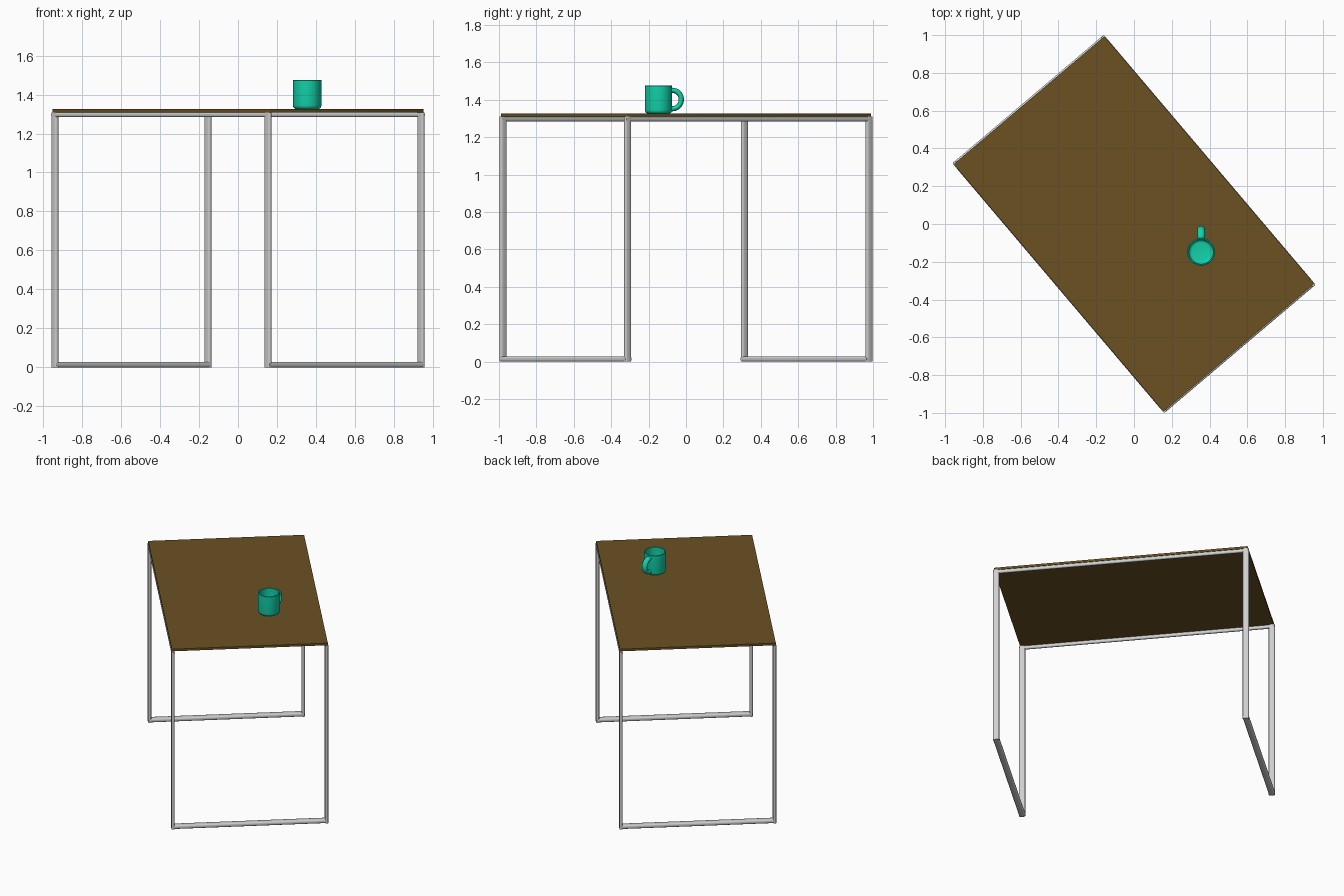
import bpy, bmesh, math
from mathutils import Matrix, Vector

if "Cube" in bpy.data.objects:
    bpy.data.objects.remove(bpy.data.objects["Cube"])

ROT = Matrix.Rotation(math.radians(40.3), 4, 'Z')   # desk is turned on the floor
W, L = 0.526, 0.867                                 # half width, half length of frame
TOP, BOARD = 1.325, 0.016


def material(name, rgb):
    m = bpy.data.materials.new(name)
    m.diffuse_color = (*rgb, 1)
    m.use_nodes = True
    m.node_tree.nodes["Principled BSDF"].inputs["Base Color"].default_value = m.diffuse_color
    return m


WOOD = material("brown wood", (0.145, 0.083, 0.016))
STEEL = material("light grey steel", (0.62, 0.62, 0.62))
TEAL = material("teal glaze", (0.006, 0.64, 0.40))


def finish(name, bm, mat, matrix=Matrix(), smooth=True):
    bmesh.ops.recalc_face_normals(bm, faces=bm.faces)
    me = bpy.data.meshes.new(name)
    bm.to_mesh(me)
    bm.free()
    me.materials.append(mat)
    ob = bpy.data.objects.new(name, me)
    bpy.context.collection.objects.link(ob)
    ob.matrix_world = matrix
    if smooth:
        bpy.ops.object.select_all(action='DESELECT')
        ob.select_set(True)
        bpy.context.view_layer.objects.active = ob
        bpy.ops.object.shade_smooth_by_angle(angle=math.radians(40))
    return ob


def bar(name, center, size, mat, axis=None, bevel=0.009):
    """Box in desk space; edges running along axis are rounded."""
    bm = bmesh.new()
    bmesh.ops.create_cube(bm, size=1)
    bmesh.ops.scale(bm, vec=size, verts=bm.verts)
    if axis is not None:
        edges = [e for e in bm.edges
                 if abs(e.verts[0].co[axis] - e.verts[1].co[axis]) > 1e-4]
        bmesh.ops.bevel(bm, geom=edges, offset=bevel, segments=3,
                        profile=0.5, affect='EDGES')
    finish(name, bm, mat, ROT @ Matrix.Translation(center))


# table top
bar("table_top", (0, 0, TOP - BOARD / 2), (2 * W - 0.006, 2 * L - 0.016, BOARD), WOOD, 2, 0.008)

# steel frame: two side rails, four legs, two floor bars
TX, TY, TZ = 0.022, 0.042, 0.027
under = TOP - BOARD
for s, side in ((-1, "left"), (1, "right")):
    bar(side + "_rail", (s * (W - TX / 2), 0, under - 0.0125),
        (TX, 2 * L - 0.01, 0.025), STEEL, 1)
    for e, end in ((-1, "front"), (1, "back")):
        bar(f"{end}_{side}_leg", (s * (W - TX / 2), e * (L - TY / 2), under / 2),
            (TX, TY, under), STEEL, 2)
for e, end in ((-1, "front"), (1, "back")):
    bar(end + "_floor_bar", (0, e * (L - TY / 2), TZ / 2),
        (2 * W - 0.01, TY, TZ), STEEL, 0)

# mug body: lathed profile with rounded foot and hollow inside
R, H = 0.073, 0.15
MUG = Matrix.Translation((0.355, -0.147, TOP))
prof = [(0, 0), (R - 0.02, 0)]
prof += [(R - 0.02 + 0.02 * math.sin(a), 0.02 - 0.02 * math.cos(a))
         for a in (math.pi / 8 * i for i in range(1, 5))]
prof += [(R, H - 0.002), (R - 0.002, H), (R - 0.007, H), (R - 0.009, H - 0.002), (R - 0.009, 0.026)]
prof += [(R - 0.025 + 0.016 * math.cos(a), 0.026 - 0.016 * math.sin(a))
         for a in (math.pi / 8 * i for i in range(1, 5))]
prof += [(0, 0.010)]
bm = bmesh.new()
vs = [bm.verts.new((r, 0, z)) for r, z in prof]
es = [bm.edges.new(p) for p in zip(vs, vs[1:])]
bmesh.ops.spin(bm, geom=vs + es, cent=(0, 0, 0), axis=(0, 0, 1),
               angle=2 * math.pi, steps=48, use_duplicate=False)
bmesh.ops.remove_doubles(bm, verts=bm.verts, dist=1e-5)
finish("mug_body", bm, TEAL, MUG)

# mug handle: oval section swept along a D-shaped path
path = [(R - 0.006, 0.125)]
path += [(R + 0.002 + 0.047 * math.cos(a), 0.076 + 0.049 * math.sin(a))
         for a in (math.pi / 2 - math.pi * i / 16 for i in range(17))]
path += [(R - 0.006, 0.027)]
bm = bmesh.new()
rings = []
for i, p in enumerate(path):
    a, b = path[max(i - 1, 0)], path[min(i + 1, len(path) - 1)]
    t = Vector((b[0] - a[0], b[1] - a[1])).normalized()
    ring = []
    for k in range(16):
        th = 2 * math.pi * k / 16
        d = 0.014 * math.sin(th)
        ring.append(bm.verts.new((0.02 * math.cos(th), p[0] - t.y * d, p[1] + t.x * d)))
    rings.append(ring)
for r0, r1 in zip(rings, rings[1:]):
    for k in range(16):
        bm.faces.new((r0[k], r0[(k + 1) % 16], r1[(k + 1) % 16], r1[k]))
finish("mug_handle", bm, TEAL, MUG)
